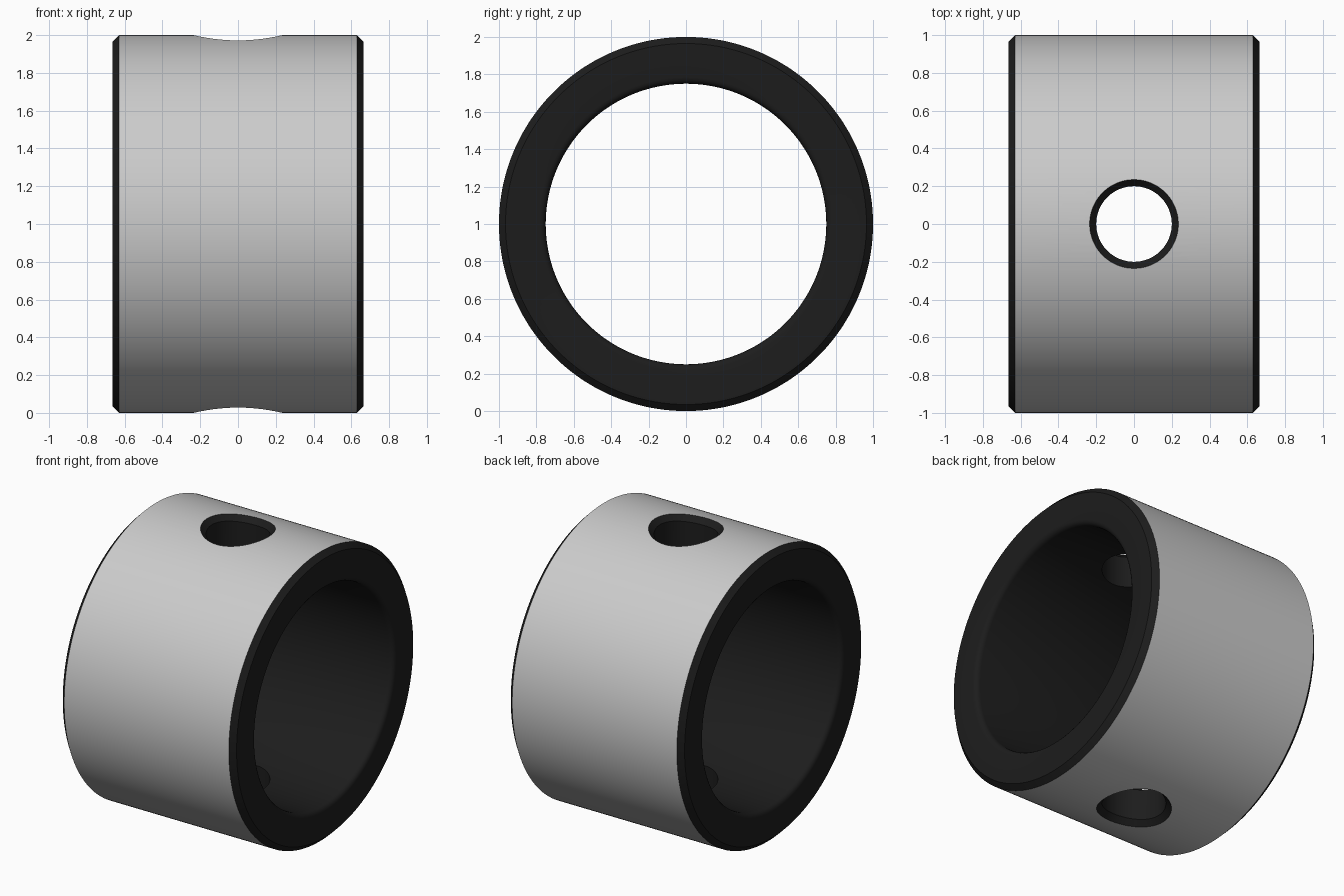
import bpy, bmesh, math

if "Cube" in bpy.data.objects:
    bpy.data.objects.remove(bpy.data.objects["Cube"])

R, BORE, HALF, CH = 1.0, 0.75, 0.665, 0.035
HOLE, SEG = 0.20, 192


def skin(name, rings, capped):
    """Object from a list of point rings joined by quads."""
    bm = bmesh.new()
    loops = [[bm.verts.new(p) for p in ring] for ring in rings]
    n = len(rings[0])
    pairs = list(zip(loops, loops[1:]))
    if capped:
        bm.faces.new(loops[0])
        bm.faces.new(loops[-1])
    else:
        pairs.append((loops[-1], loops[0]))
    for a, b in pairs:
        for i in range(n):
            j = (i + 1) % n
            bm.faces.new((a[i], a[j], b[j], b[i]))
    bmesh.ops.recalc_face_normals(bm, faces=bm.faces)
    me = bpy.data.meshes.new(name)
    bm.to_mesh(me)
    bm.free()
    ob = bpy.data.objects.new(name, me)
    bpy.context.collection.objects.link(ob)
    return ob


def angles(n):
    return [2 * math.pi * (i + 0.5) / n for i in range(n)]


# Ring profile (x, radius): chamfered outside, rounded bore edges
half = [(HALF - CH, R), (HALF, R - CH)]
half += [(HALF - CH * (1 - math.cos(t)), BORE + CH * (1 - math.sin(t)))
         for t in (k * math.pi / 8 for k in range(5))]
profile = half + [(-x, r) for x, r in reversed(half)]
collar = skin("collar", [[(x, r * math.cos(a), r * math.sin(a)) for a in angles(SEG)]
                         for x, r in profile], False)


# Cross hole cutter, flared so its chamfer follows the curved outside
def hole_ring(r, side, dz):
    return [(r * math.cos(a), r * math.sin(a),
             side * (math.sqrt(R * R - ((HOLE + CH) * math.sin(a)) ** 2) + dz))
            for a in angles(96)]


def flat_ring(r, z):
    return [(r * math.cos(a), r * math.sin(a), z) for a in angles(96)]


wide = HOLE + 2 * CH
cutter = skin("hole_cutter", [flat_ring(wide, -1.2), hole_ring(wide, -1, CH),
                              hole_ring(HOLE, -1, -CH), hole_ring(HOLE, 1, -CH),
                              hole_ring(wide, 1, CH), flat_ring(wide, 1.2)], True)
cutter.hide_render = True

mod = collar.modifiers.new("cross_hole", 'BOOLEAN')
mod.object = cutter
mod.operation = 'DIFFERENCE'
mod.solver = 'EXACT'
bpy.context.view_layer.objects.active = collar
collar.select_set(True)
bpy.ops.object.modifier_apply(modifier=mod.name)
bpy.data.objects.remove(cutter)

# Plain outside, dark ends, bore and hole
dark = bpy.data.materials.new("dark_finish")
dark.diffuse_color = (0.012, 0.012, 0.012, 1)
dark.use_nodes = True
dark.node_tree.nodes["Principled BSDF"].inputs["Base Color"].default_value = dark.diffuse_color
me = collar.data
me.materials.clear()
me.materials.append(None)
me.materials.append(dark)
for p in me.polygons:
    outside = all(math.hypot(me.vertices[v].co.y, me.vertices[v].co.z) > 0.998
                  for v in p.vertices)
    p.material_index = 0 if outside else 1

bpy.ops.object.shade_smooth_by_angle(angle=math.radians(30))
collar.location.z = R
